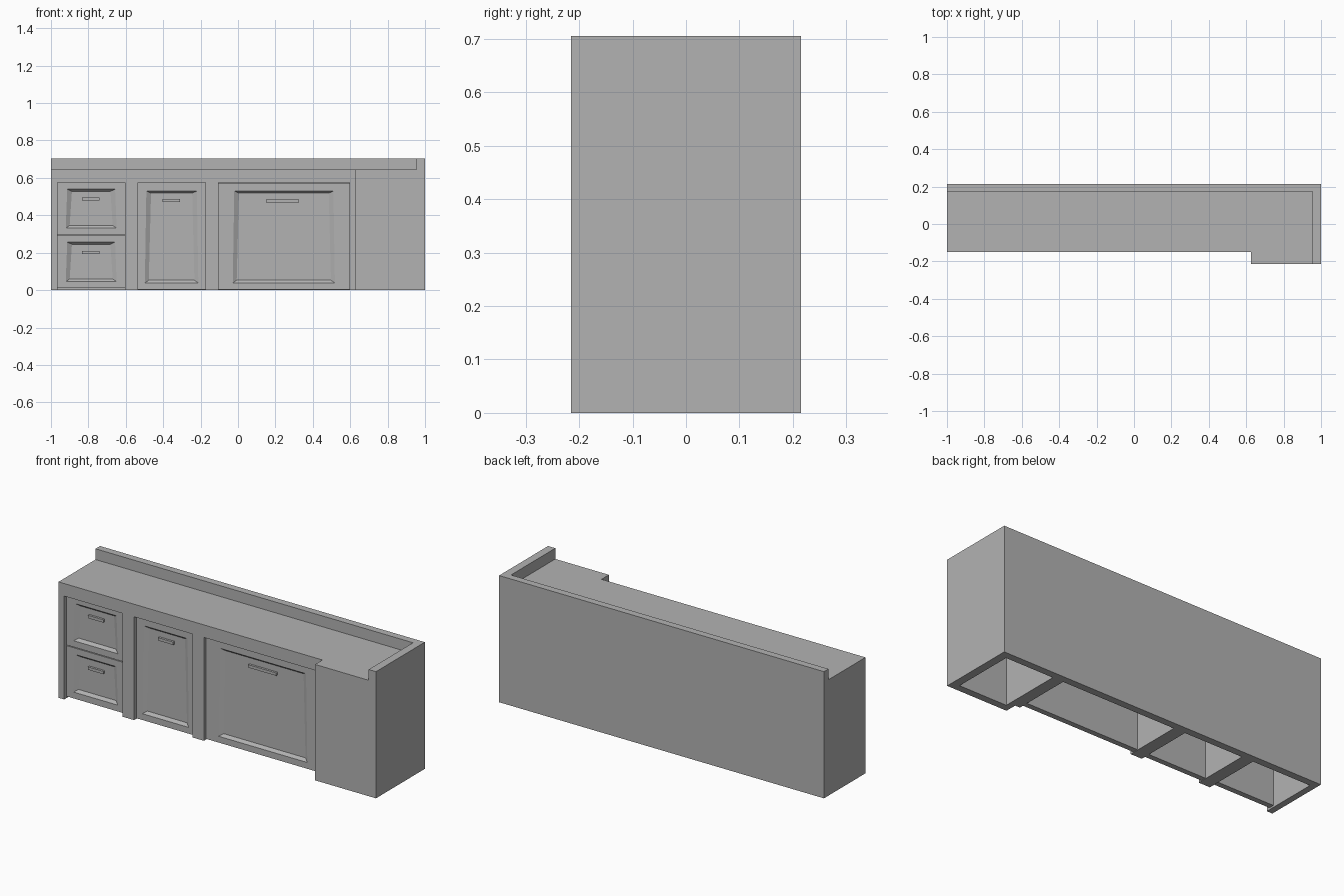
import bpy
import bmesh

cube = bpy.data.objects.get("Cube")
if cube:
    bpy.data.objects.remove(cube, do_unlink=True)

GREY = (0.45, 0.45, 0.45, 1)
mat = bpy.data.materials.new("plain grey")
mat.use_nodes = True
mat.diffuse_color = GREY
mat.node_tree.nodes["Principled BSDF"].inputs["Base Color"].default_value = GREY


def make(name, bm):
    """Turn a bmesh into a named grey object."""
    bmesh.ops.recalc_face_normals(bm, faces=bm.faces)
    mesh = bpy.data.meshes.new(name)
    bm.to_mesh(mesh)
    bm.free()
    mesh.materials.append(mat)
    ob = bpy.data.objects.new(name, mesh)
    bpy.context.collection.objects.link(ob)
    return ob


def prism(name, outline, z0, z1):
    """Extrude a plan outline from z0 to z1."""
    bm = bmesh.new()
    face = bm.faces.new([bm.verts.new((x, y, z0)) for x, y in outline])
    top = bmesh.ops.extrude_face_region(bm, geom=[face])["geom"]
    for v in top:
        if isinstance(v, bmesh.types.BMVert):
            v.co.z = z1
    return make(name, bm)


def box(name, x0, x1, y0, y1, z0, z1):
    return prism(name, [(x0, y0), (x1, y0), (x1, y1), (x0, y1)], z0, z1)


def cut(target, cutter):
    """Subtract the cutter and throw it away."""
    cutter.hide_render = True
    mod = target.modifiers.new("cut", "BOOLEAN")
    mod.operation = "DIFFERENCE"
    mod.solver = "EXACT"
    mod.object = cutter
    bpy.context.view_layer.objects.active = target
    bpy.ops.object.modifier_apply(modifier=mod.name)
    bpy.data.objects.remove(cutter, do_unlink=True)


FRONT, BACK = -0.15, 0.215
DOOR = FRONT + 0.02      # recessed door front
DISH = DOOR + 0.014      # floor of the dished panel

# Carcass: one stepped block, hollowed below and cut down to the worktop
carcass = prism("counter_carcass", [
    (-1, FRONT), (0.625, FRONT), (0.625, -BACK), (1, -BACK), (1, BACK), (-1, BACK)],
    0, 0.705)
cut(carcass, box("worktop_cutter", -1.2, 0.955, -0.5, 0.175, 0.645, 0.9))
for x0, x1 in ((-0.965, -0.605), (-0.535, -0.175), (-0.105, 0.595)):
    cut(carcass, box("bay_cutter", x0, x1, -0.5, 0.175, -0.1, 0.575))
cut(carcass, box("end_cutter", 0.66, 0.955, -0.175, 0.175, -0.1, 0.575))


def dished_front(name, x0, x1, z0, z1, side, top, bottom, handle):
    """Door or drawer front with a sloped, sunken panel and a bar handle."""
    def inset(y, s, t, b, flare=0):
        return [(x0 + s - flare, y, z0 + b), (x1 - s + flare, y, z0 + b),
                (x1 - s, y, z1 - t), (x0 + s, y, z1 - t)]

    loops = [inset(DOOR + 0.03, 0, 0, 0),
             inset(DOOR, 0, 0, 0),
             inset(DOOR, side, top, bottom, 0.008),
             inset(DISH, side + 0.025, top + 0.012, bottom + 0.015, 0.012)]
    bm = bmesh.new()
    rings = [[bm.verts.new(p) for p in loop] for loop in loops]
    bm.faces.new(rings[0])
    bm.faces.new(rings[-1])
    for a, b in zip(rings, rings[1:]):
        for i in range(4):
            j = (i + 1) % 4
            bm.faces.new((a[i], a[j], b[j], b[i]))
    make(name, bm)
    cx, cz, half = handle
    box(name + "_handle", cx - half, cx + half, DISH - 0.012, DISH, cz - 0.008, cz + 0.008)


# Drawers, narrow door and wide door
dished_front("upper_drawer", -0.965, -0.605, 0.296, 0.575, 0.052, 0.035, 0.035, (-0.787, 0.487, 0.047))
dished_front("lower_drawer", -0.965, -0.605, 0.01, 0.292, 0.052, 0.035, 0.035, (-0.787, 0.2, 0.047))
dished_front("narrow_door", -0.535, -0.175, 0.003, 0.575, 0.045, 0.045, 0.035, (-0.357, 0.478, 0.047))
dished_front("wide_door", -0.105, 0.595, 0.003, 0.57, 0.085, 0.04, 0.035, (0.238, 0.476, 0.087))
